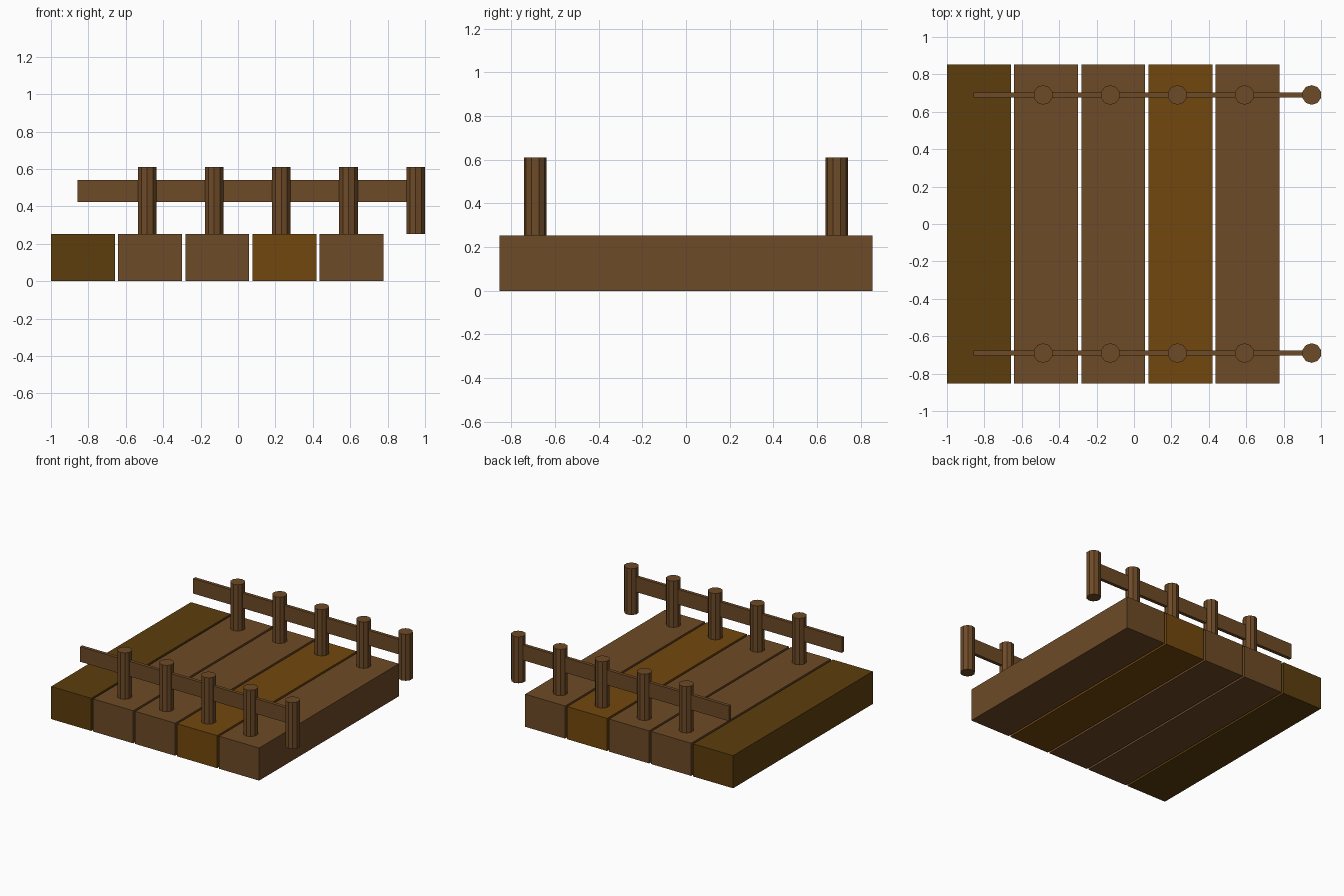
import bpy
import bmesh
from mathutils import Matrix

if "Cube" in bpy.data.objects:
    bpy.data.objects.remove(bpy.data.objects["Cube"])


def material(name, rgb):
    mat = bpy.data.materials.new(name)
    mat.diffuse_color = (*rgb, 1.0)
    mat.use_nodes = True
    mat.node_tree.nodes["Principled BSDF"].inputs["Base Color"].default_value = mat.diffuse_color
    return mat


BROWN = material("brown_wood", (0.155, 0.069, 0.020))
DARK = material("dark_wood", (0.107, 0.048, 0.004))
OCHRE = material("ochre_wood", (0.170, 0.064, 0.004))

PITCH = 0.359
PLANK_TOP = 0.252
POST_TOP = 0.61
SIDE_Y = 0.69


def add_object(name, bm, mat):
    mesh = bpy.data.meshes.new(name)
    bm.to_mesh(mesh)
    bm.free()
    mesh.materials.append(mat)
    obj = bpy.data.objects.new(name, mesh)
    bpy.context.collection.objects.link(obj)
    return obj


def box(name, center, size, mat):
    bm = bmesh.new()
    bmesh.ops.create_cube(bm, size=1, matrix=Matrix.Translation(center) @ Matrix.Diagonal((*size, 1)))
    return add_object(name, bm, mat)


def post(name, x, y, mat):
    # ten-sided post with a corner pointing along y
    bm = bmesh.new()
    bmesh.ops.create_cone(bm, cap_ends=True, segments=10, radius1=0.0525, radius2=0.0525,
                          depth=POST_TOP - PLANK_TOP,
                          matrix=Matrix.Translation((x, y, (POST_TOP + PLANK_TOP) / 2)))
    return add_object(name, bm, mat)


# deck planks
for i, mat in enumerate((DARK, BROWN, BROWN, OCHRE, BROWN)):
    box(f"plank_{i + 1}", (-0.829 + i * PITCH, 0, PLANK_TOP / 2), (0.342, 1.706, PLANK_TOP), mat)

# railings on both sides
for side, y in (("front", -SIDE_Y), ("back", SIDE_Y)):
    for i in range(5):
        post(f"{side}_post_{i + 1}", -0.486 + i * PITCH, y, BROWN)
    box(f"{side}_rail", (0.045, y, 0.482), (1.806, 0.026, 0.116), BROWN)
